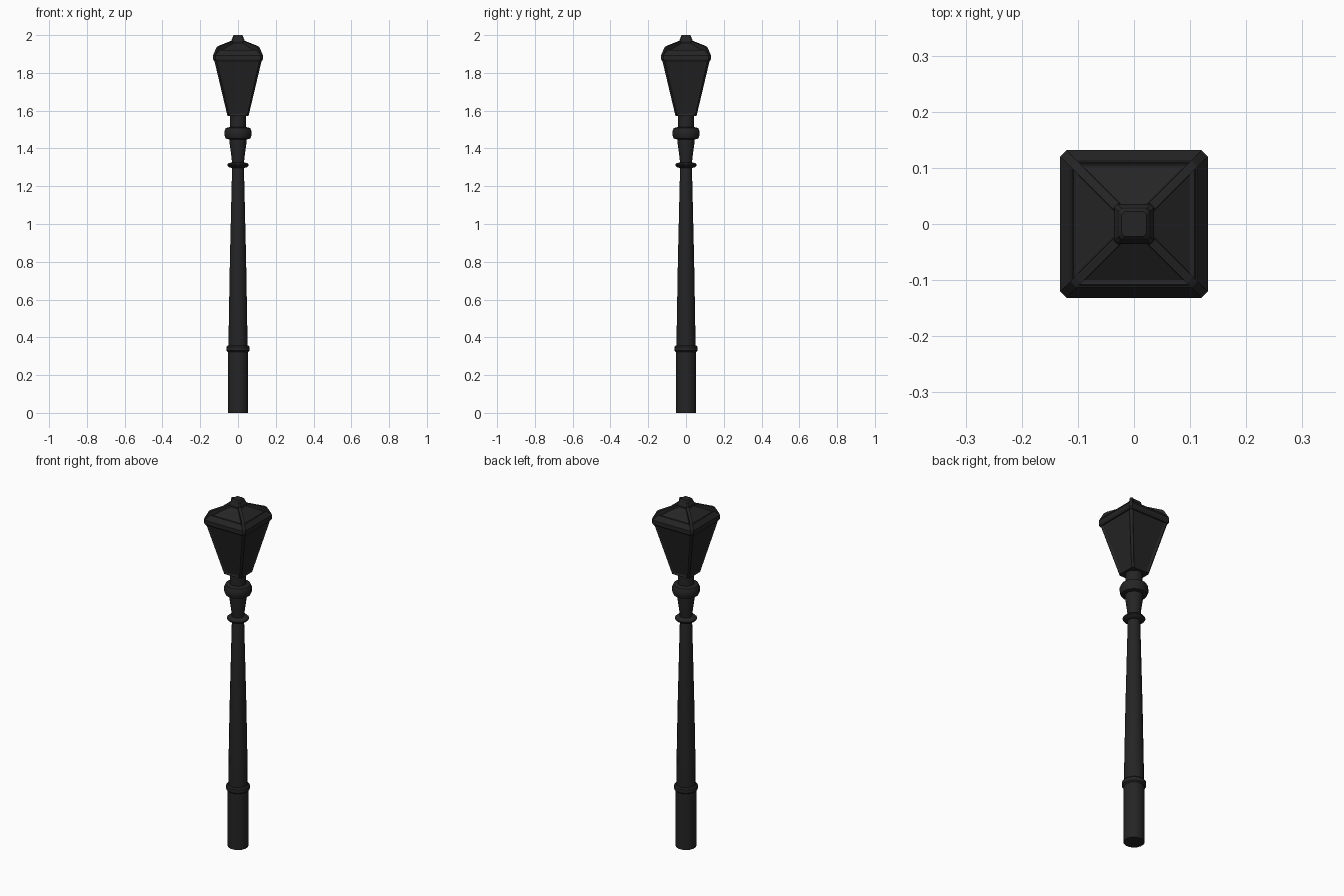
import bpy, bmesh
from math import sin, cos, pi, sqrt

if "Cube" in bpy.data.objects:
    bpy.data.objects.remove(bpy.data.objects["Cube"])

iron = bpy.data.materials.new("black_iron")
iron.diffuse_color = (0.018, 0.018, 0.018, 1)
iron.use_nodes = True
iron.node_tree.nodes["Principled BSDF"].inputs["Base Color"].default_value = iron.diffuse_color


def finish(name, bm, smooth=False):
    bmesh.ops.recalc_face_normals(bm, faces=bm.faces)
    me = bpy.data.meshes.new(name)
    bm.to_mesh(me)
    bm.free()
    ob = bpy.data.objects.new(name, me)
    bpy.context.collection.objects.link(ob)
    me.materials.append(iron)
    if smooth:
        bpy.ops.object.select_all(action='DESELECT')
        ob.select_set(True)
        bpy.context.view_layer.objects.active = ob
        bpy.ops.object.shade_smooth_by_angle(angle=0.6)
    return ob


def loft(bm, rings):
    """Skin a stack of equal-length point rings and cap both ends."""
    loops = [[bm.verts.new(p) for p in r] for r in rings]
    n = len(loops[0])
    for a, b in zip(loops, loops[1:]):
        for i in range(n):
            bm.faces.new((a[i], a[(i + 1) % n], b[(i + 1) % n], b[i]))
    bm.faces.new(loops[0][::-1])
    bm.faces.new(loops[-1])


def lathe(name, profile, sides=16):
    bm = bmesh.new()
    loft(bm, [[(r * cos(2 * pi * (i + .5) / sides), r * sin(2 * pi * (i + .5) / sides), z)
               for i in range(sides)] for r, z in profile])
    return finish(name, bm, True)


def square(h, c, z):
    """Square ring of half width h with corners cut by c."""
    k = h - c
    return [(h, -k, z), (h, k, z), (k, h, z), (-k, h, z),
            (-h, k, z), (-h, -k, z), (-k, -h, z), (k, -h, z)]


def square_stack(name, levels, inset=None):
    bm = bmesh.new()
    loft(bm, [square(*l) for l in levels])
    bmesh.ops.recalc_face_normals(bm, faces=bm.faces)
    if inset:
        zlo, zhi, width, depth = inset
        panels = [f for f in bm.faces if zlo < f.calc_center_median().z < zhi
                  and abs(f.normal.x * f.normal.y) < 0.01 and abs(f.normal.z) < 0.97]
        bmesh.ops.inset_individual(bm, faces=panels, thickness=width, depth=-depth)
    return finish(name, bm)


# Post: shaft, rings and collar
lathe("base_shaft", [(.054, 0), (.054, .33)])
lathe("base_ring", [(.055, .323), (.062, .33), (.062, .35), (.055, .357)])
lathe("tapered_shaft", [(.050, .34), (.050, .46), (.044, .8), (.032, 1.30), (.030, 1.31)])
lathe("upper_ring", [(.034, 1.297), (.050, 1.301), (.058, 1.309), (.058, 1.314),
                     (.050, 1.322), (.032, 1.326)])
lathe("flared_neck", [(.031, 1.315), (.036, 1.36), (.047, 1.44), (.047, 1.455)])
lathe("collar", [(.048, 1.448), (.066, 1.452), (.073, 1.468), (.073, 1.492),
                 (.066, 1.508), (.046, 1.513)])
lathe("lantern_socket", [(.043, 1.505), (.043, 1.578)])

# Lantern body with recessed panes
square_stack("lantern_body", [(.056, .008, 1.573), (.126, .012, 1.868)],
             inset=(1.6, 1.85, .014, .006))

# Overhanging rim and shallow roof with recessed panels
square_stack("lantern_rim", [(.126, .012, 1.862), (.132, .012, 1.872),
                             (.132, .012, 1.893), (.112, .010, 1.918)])
square_stack("roof", [(.113, .010, 1.912), (.108, .010, 1.920), (.030, .004, 1.968)],
             inset=(1.93, 1.96, .009, .006))

# Four hip ribs on the roof corners, extruded from a profile in the diagonal plane
for i, (sx, sy) in enumerate([(1, 1), (-1, 1), (-1, -1), (1, -1)]):
    bm = bmesh.new()
    prof = [(.126, 1.882), (.125, 1.897), (.108, 1.936), (.100, 1.942),
            (.032, 1.969), (.028, 1.955), (.095, 1.905)]
    w = .008 / sqrt(2)
    loft(bm, [[(sx * (d + s * w), sy * (d - s * w), z) for d, z in prof] for s in (-1, 1)])
    finish(f"hip_rib_{i + 1}", bm)

# Square finial
square_stack("finial", [(.033, .006, 1.955), (.036, .006, 1.968), (.034, .006, 1.976),
                        (.029, .005, 1.984), (.027, .005, 1.994), (.022, .005, 2.0)])
